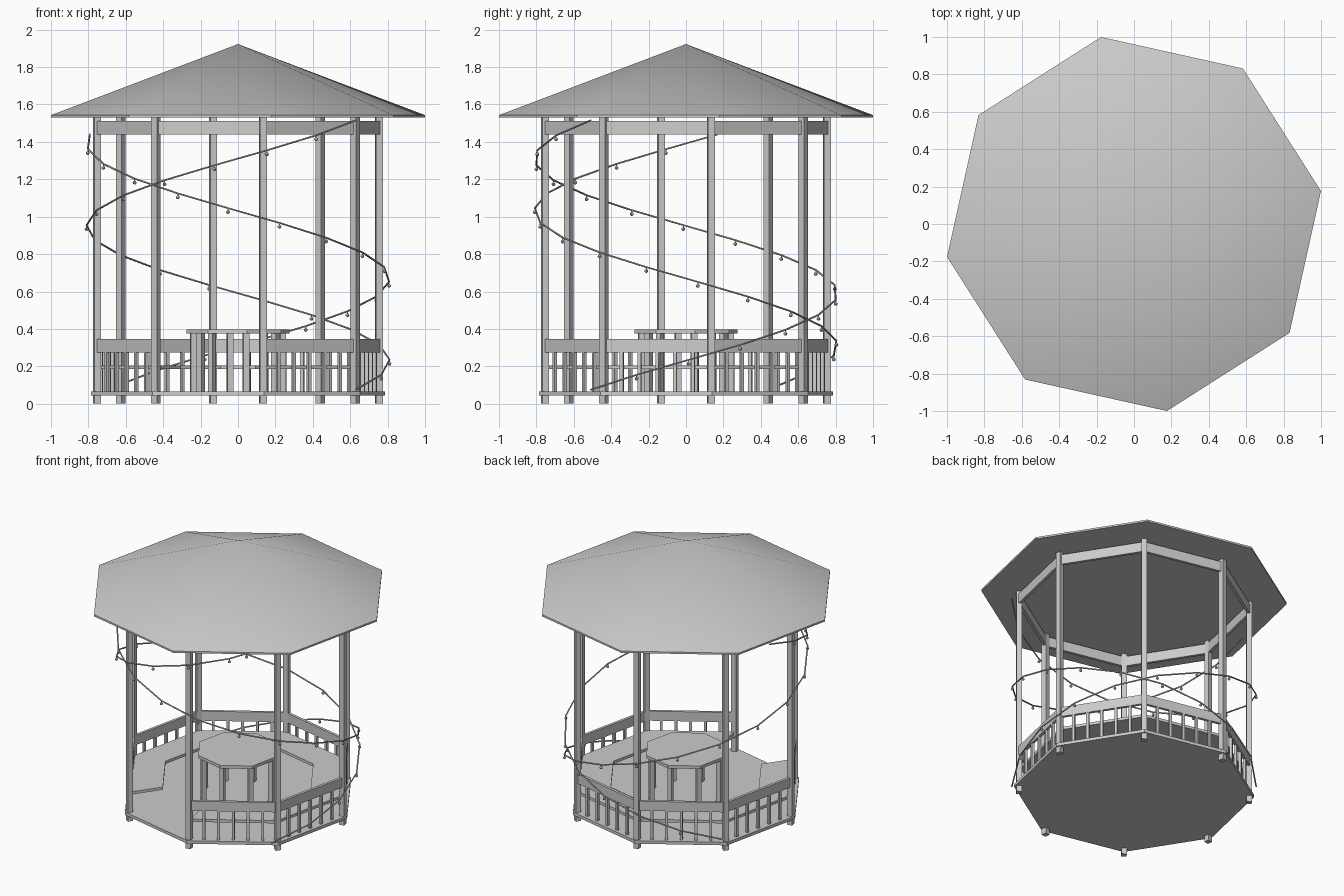
import bpy, bmesh, math
from mathutils import Matrix, Vector

if "Cube" in bpy.data.objects:
    bpy.data.objects.remove(bpy.data.objects["Cube"], do_unlink=True)

mat = bpy.data.materials.new("light_grey")
mat.use_nodes = True
GREY = (0.6, 0.6, 0.6, 1)
mat.diffuse_color = GREY
mat.node_tree.nodes["Principled BSDF"].inputs["Base Color"].default_value = GREY

SIDES = 8
TURN = math.radians(10)
STEP = math.tau / SIDES
POST_R = 0.765
OPEN_SIDE = 5          # entrance without rail or bench


def corner(r, k, z=0.0):
    a = TURN + STEP * k
    return Vector((r * math.cos(a), r * math.sin(a), z))


def finish(bm, name):
    bmesh.ops.recalc_face_normals(bm, faces=bm.faces)
    me = bpy.data.meshes.new(name)
    bm.to_mesh(me)
    bm.free()
    ob = bpy.data.objects.new(name, me)
    bpy.context.collection.objects.link(ob)
    me.materials.append(mat)
    return ob


def box(bm, centre, size, angle):
    m = Matrix.Translation(centre) @ Matrix.Rotation(angle, 4, "Z") @ Matrix.Diagonal((*size, 1))
    bmesh.ops.create_cube(bm, size=1, matrix=m)


def prism(bm, pts, z0, z1):
    """Flat outline extruded between two heights."""
    low = [bm.verts.new((p.x, p.y, z0)) for p in pts]
    high = [bm.verts.new((p.x, p.y, z1)) for p in pts]
    bm.faces.new(low[::-1])
    bm.faces.new(high)
    n = len(pts)
    for i in range(n):
        j = (i + 1) % n
        bm.faces.new((low[i], low[j], high[j], high[i]))


def octagon(r):
    return [corner(r, k) for k in range(SIDES)]


def slab(name, r, z0, z1):
    bm = bmesh.new()
    prism(bm, octagon(r), z0, z1)
    return finish(bm, name)


def ring_of_posts(name, r, width, z0, z1):
    bm = bmesh.new()
    for k in range(SIDES):
        box(bm, corner(r, k, (z0 + z1) / 2), (width, width, z1 - z0), TURN + STEP * k)
    return finish(bm, name)


def boards(name, sides, z0, z1, thick):
    bm = bmesh.new()
    for k in sides:
        a, b = corner(POST_R, k), corner(POST_R, k + 1)
        mid = (a + b) / 2
        mid.z = (z0 + z1) / 2
        d = b - a
        box(bm, mid, (d.length, thick, z1 - z0), math.atan2(d.y, d.x))
    return finish(bm, name)


railed = [k for k in range(SIDES) if k != OPEN_SIDE]

# Floor, posts and boards
slab("floor", 0.797, 0.043, 0.065)
ring_of_posts("posts", POST_R, 0.037, 0, 1.535)
boards("top_beams", range(SIDES), 1.44, 1.512, 0.02)
boards("railing_boards", railed, 0.275, 0.345, 0.02)

# Balusters under each railing board
bm = bmesh.new()
COUNT = 5
for k in railed:
    a, b = corner(POST_R, k, 0.17), corner(POST_R, k + 1, 0.17)
    d = b - a
    for i in range(1, COUNT + 1):
        box(bm, a.lerp(b, i / (COUNT + 1)), (0.018, 0.018, 0.21), math.atan2(d.y, d.x))
finish(bm, "balusters")

# Mitred bench around the inside
bm = bmesh.new()
path = [OPEN_SIDE + 1 + i for i in range(SIDES)]
outline = [corner(0.755, k) for k in path] + [corner(0.53, k) for k in reversed(path)]
for i in range(SIDES - 1):
    prism(bm, [outline[i], outline[i + 1], outline[-2 - i], outline[-1 - i]], 0.185, 0.205)
bmesh.ops.remove_doubles(bm, verts=bm.verts, dist=0.0001)
seen = {}
for f in bm.faces:    # drop the hidden walls between segments
    c = f.calc_center_median()
    seen.setdefault(tuple(round(v, 3) for v in c), []).append(f)
inner = [f for fs in seen.values() if len(fs) > 1 for f in fs]
inner += [f for f in bm.faces if f not in inner and all(len(e.link_faces) > 2 for e in f.edges)]
bmesh.ops.delete(bm, geom=list(set(inner)), context="FACES")
finish(bm, "bench")

# Table
slab("table_top", 0.28, 0.375, 0.397)
ring_of_posts("table_legs", 0.243, 0.032, 0.065, 0.375)

# Roof: thin fascia with a pyramid on top
bm = bmesh.new()
prism(bm, octagon(1.015), 1.53, 1.543)
top = [f for f in bm.faces if f.calc_center_median().z > 1.5425]
bmesh.ops.poke(bm, faces=top)
for v in bm.verts:
    if v.co.xy.length < 0.01:
        v.co.z = 1.923
roof = finish(bm, "roof")
bpy.context.view_layer.objects.active = roof
roof.select_set(True)
bpy.ops.object.shade_smooth_by_angle(angle=math.radians(35))
roof.select_set(False)


# Spiral light strings with little hanging bulbs
def light_string(name, start, end, z0, z1, segments):
    pts = []
    for i in range(segments + 1):
        t = i / segments
        a = math.radians(start + (end - start) * t)
        pts.append(Vector((0.81 * math.cos(a), 0.81 * math.sin(a), z0 + (z1 - z0) * t)))
    bm = bmesh.new()
    rings = []
    for i, p in enumerate(pts):
        d = (pts[min(i + 1, segments)] - pts[max(i - 1, 0)]).normalized()
        side = d.cross(Vector((0, 0, 1))).normalized()
        up = side.cross(d)
        rings.append([bm.verts.new(p + 0.005 * (side * math.cos(q) + up * math.sin(q)))
                      for q in (math.tau * s / 6 for s in range(6))])
    for r0, r1 in zip(rings, rings[1:]):
        for s in range(6):
            n = (s + 1) % 6
            bm.faces.new((r0[s], r0[n], r1[n], r1[s]))
    bm.faces.new(rings[0])
    bm.faces.new(rings[-1])
    finish(bm, name + "_wire")
    bm = bmesh.new()
    for p in pts[1:-1]:
        box(bm, p - Vector((0, 0, 0.008)), (0.006, 0.006, 0.016), 0)
        bmesh.ops.create_uvsphere(bm, u_segments=8, v_segments=6, radius=0.01,
                                  matrix=Matrix.Translation(p - Vector((0, 0, 0.021))))
    finish(bm, name + "_bulbs")


light_string("rising_lights", -39, 321, 0.075, 1.515, 18)
light_string("crossing_lights", 142, -192, 0.1, 1.44, 17)
